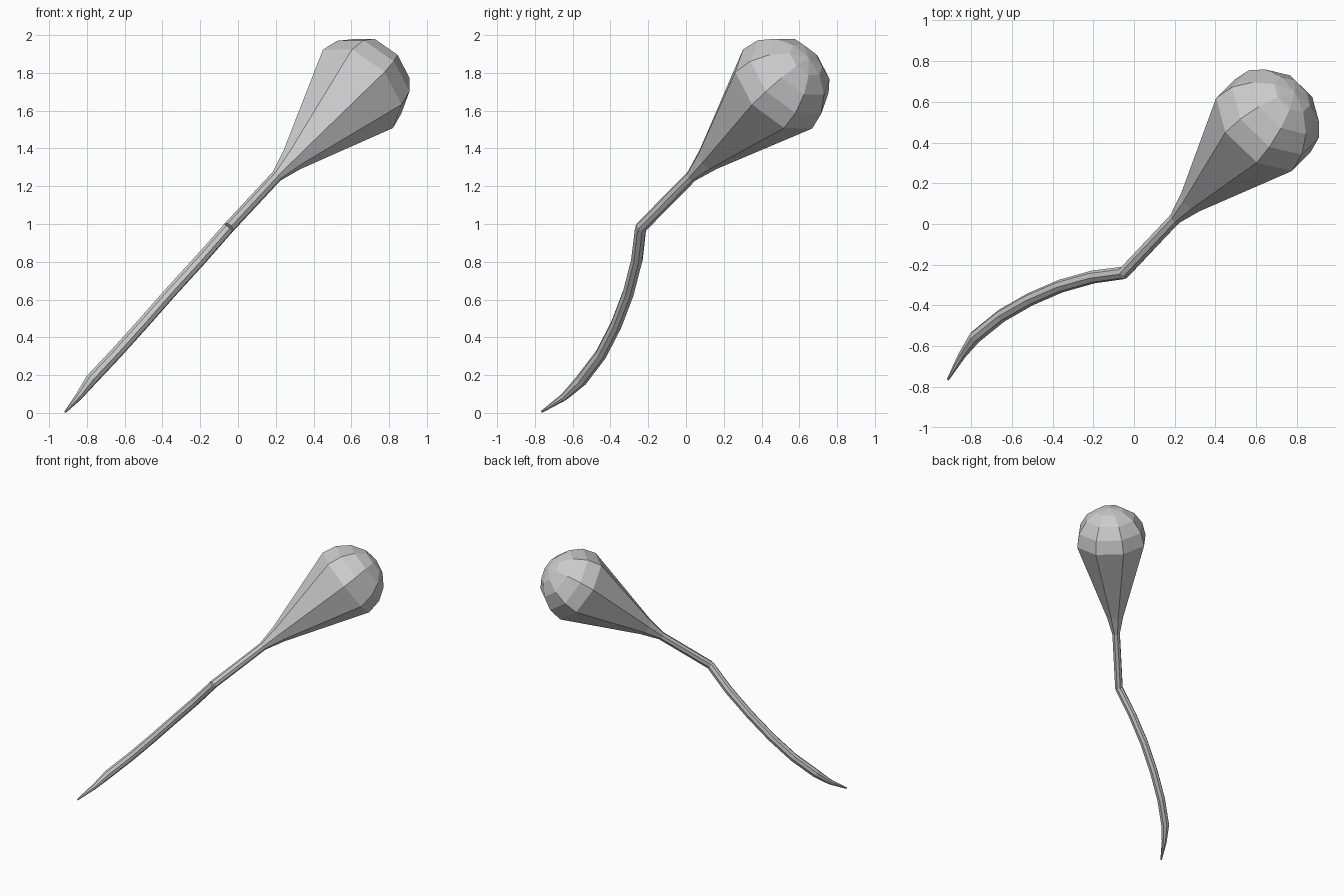
import bpy, bmesh, math
from mathutils import Vector

if "Cube" in bpy.data.objects:
    bpy.data.objects.remove(bpy.data.objects["Cube"])

SIDES = 8
PHASE = math.radians(22.5)


def loft(name, rings):
    """Low-poly tube through (centre, radius) rings; radius 0 closes to a point."""
    pts = [Vector(p) for p, r in rings]
    bm = bmesh.new()
    loops, side = [], Vector((1, -1, 0)).normalized()
    for i, (p, r) in enumerate(rings):
        t = (pts[min(i + 1, len(pts) - 1)] - pts[max(i - 1, 0)]).normalized()
        side = (side - t * side.dot(t)).normalized()
        up = t.cross(side)
        if r == 0:
            loops.append([bm.verts.new(p)] * SIDES)
            continue
        angles = [PHASE + 2 * math.pi * k / SIDES for k in range(SIDES)]
        loops.append([bm.verts.new(pts[i] + r * (side * math.cos(a) + up * math.sin(a)))
                      for a in angles])
    for a, b in zip(loops, loops[1:]):
        for k in range(SIDES):
            j = (k + 1) % SIDES
            bm.faces.new(list(dict.fromkeys((a[k], a[j], b[j], b[k]))))
    for end in (loops[0], loops[-1]):
        if len(set(end)) > 2:
            bm.faces.new(end)
    bmesh.ops.recalc_face_normals(bm, faces=bm.faces)
    mesh = bpy.data.meshes.new(name)
    bm.to_mesh(mesh)
    bm.free()
    obj = bpy.data.objects.new(name, mesh)
    bpy.context.collection.objects.link(obj)
    return obj


# Straight neck flaring into a round bulb
joint = Vector((-0.05, -0.24, 0.98))
bulb = Vector((0.635, 0.485, 1.715))
axis = (bulb - joint).normalized()
R = 0.28
neck = [(joint, 0.031), (joint + axis * 0.46, 0.031), (joint + axis * 0.61, 0.068)]
cap = [(bulb + axis * R * math.sin(a), R * math.cos(a))
       for a in (math.radians(d) for d in (0, 22.5, 45, 67.5))]
loft("bulb_and_neck", neck + cap + [(bulb + axis * R, 0)])

# Curved tail tapering to a point
tail = [((-0.05, -0.24, 0.98), 0.031), ((-0.20, -0.26, 0.81), 0.032),
        ((-0.36, -0.305, 0.635), 0.032), ((-0.51, -0.37, 0.465), 0.032),
        ((-0.65, -0.45, 0.31), 0.032), ((-0.78, -0.555, 0.172), 0.032),
        ((-0.845, -0.645, 0.085), 0.02), ((-0.914, -0.764, 0.006), 0.006)]
loft("curved_tail", tail)
